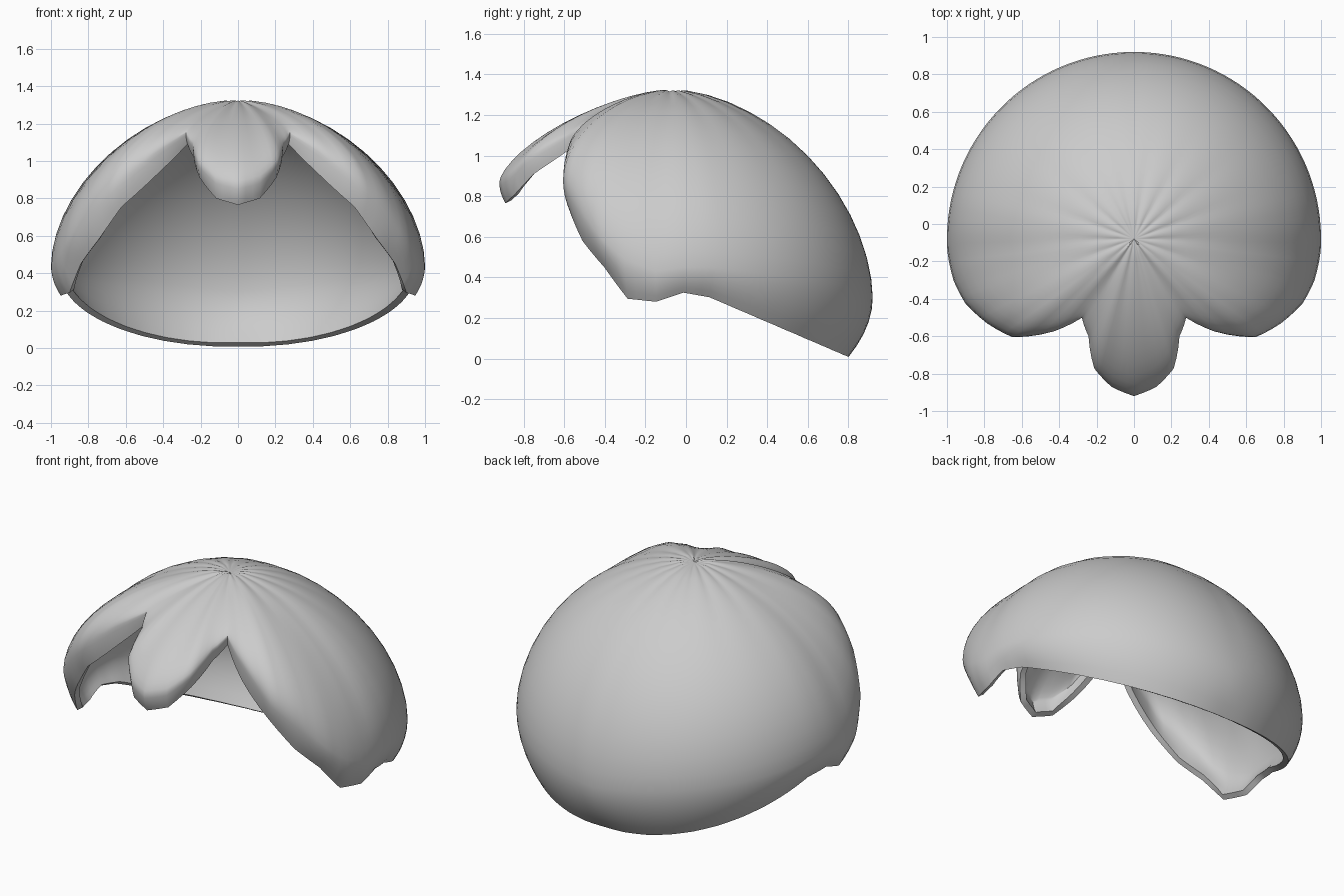
import bpy
import math

if "Cube" in bpy.data.objects:
    bpy.data.objects.remove(bpy.data.objects["Cube"])

TOP, CENTRE_Y = 1.325, -0.08
DOME_STEPS, CURL_STEPS, SPLIT = 14, 5, 3

# Half outline from the front: angle, bulge radius, bulge height, rim radius, rim height, roundness
keys = [
    (0, .84, .87, .81, .765, 1.5),
    (8.6, .80, .90, .78, .80, 1.5),
    (17, .725, .99, .70, .91, 1.5),
    (25, .575, 1.09, .56, 1.02, 1.45),
    (33.5, .505, 1.15, .49, 1.09, 1.4),
    (41, .655, 1.05, .64, .94, 1.6),
    (51, .835, .88, .80, .755, 1.8),
    (60, .905, .76, .86, .58, 1.8),
    (69, .965, .60, .90, .45, 1.8),
    (77, .99, .49, .925, .295, 1.8),
    (86, 1, .43, .95, .28, 1.8),
    (94, 1, .45, .955, .325, 1.8),
]

# Back of the cap: rim lies on a slanted plane
for i in range(10):
    t = i / 9
    angle = 102 + 78 * t
    rim = .94 - .06 * t
    y = CENTRE_Y - rim * math.cos(math.radians(angle))
    keys.append((angle, 1, .45 - .15 * t, rim, .30 - .43 * (y - .12), 1.8))

# Subdivide the outline and mirror it to the other side
half = []
for a, b in zip(keys, keys[1:]):
    for s in range(SPLIT):
        half.append([p + (q - p) * s / SPLIT for p, q in zip(a, b)])
half.append(list(keys[-1]))
outline = half + [[-k[0]] + k[1:] for k in half[-2:0:-1]]


def meridian(key):
    """Points from just below the crown, over the bulge, curling in to the rim."""
    angle, bulge, level, rim_r, rim_z, power = key
    phi = math.radians(angle)
    profile = []
    for i in range(1, DOME_STEPS + 1):
        a = math.pi / 2 * i / DOME_STEPS
        r = bulge * math.sin(a) ** (2 / power)
        z = level + (TOP - level) * max(math.cos(a), 0) ** (2 / power)
        # Gathered pleats fade away from the crown
        pleat = abs(math.cos(phi * 9)) - .6
        z += .10 * r * math.exp(-r / .16) * pleat
        profile.append((r, z))
    for i in range(1, CURL_STEPS + 1):
        t = i / CURL_STEPS
        profile.append((bulge - (bulge - rim_r) * t * t, level - (level - rim_z) * t))
    return [(r * math.sin(phi), CENTRE_Y - r * math.cos(phi), z) for r, z in profile]


# Shell surface
rows = DOME_STEPS + CURL_STEPS
verts = [(0, CENTRE_Y, TOP - .01)]
for key in outline:
    verts += meridian(key)
faces = []
count = len(outline)
for i in range(count):
    a, b = 1 + i * rows, 1 + (i + 1) % count * rows
    faces.append((0, a, b))
    for j in range(rows - 1):
        faces.append((a + j, a + j + 1, b + j + 1, b + j))

mesh = bpy.data.meshes.new("hair_cap")
mesh.from_pydata(verts, [], faces)
cap = bpy.data.objects.new("hair_cap", mesh)
bpy.context.collection.objects.link(cap)

# Plain grey material
grey = bpy.data.materials.new("plain_grey")
grey.use_nodes = True
colour = (.6, .6, .6, 1)
grey.diffuse_color = colour
grey.node_tree.nodes["Principled BSDF"].inputs["Base Color"].default_value = colour
mesh.materials.append(grey)

# Wall thickness and smooth shading with a crisp rim
bpy.context.view_layer.objects.active = cap
cap.select_set(True)
wall = cap.modifiers.new("wall", "SOLIDIFY")
wall.thickness = .035
wall.offset = -1
bpy.ops.object.modifier_apply(modifier=wall.name)
bpy.ops.object.shade_smooth_by_angle(angle=math.radians(45))
